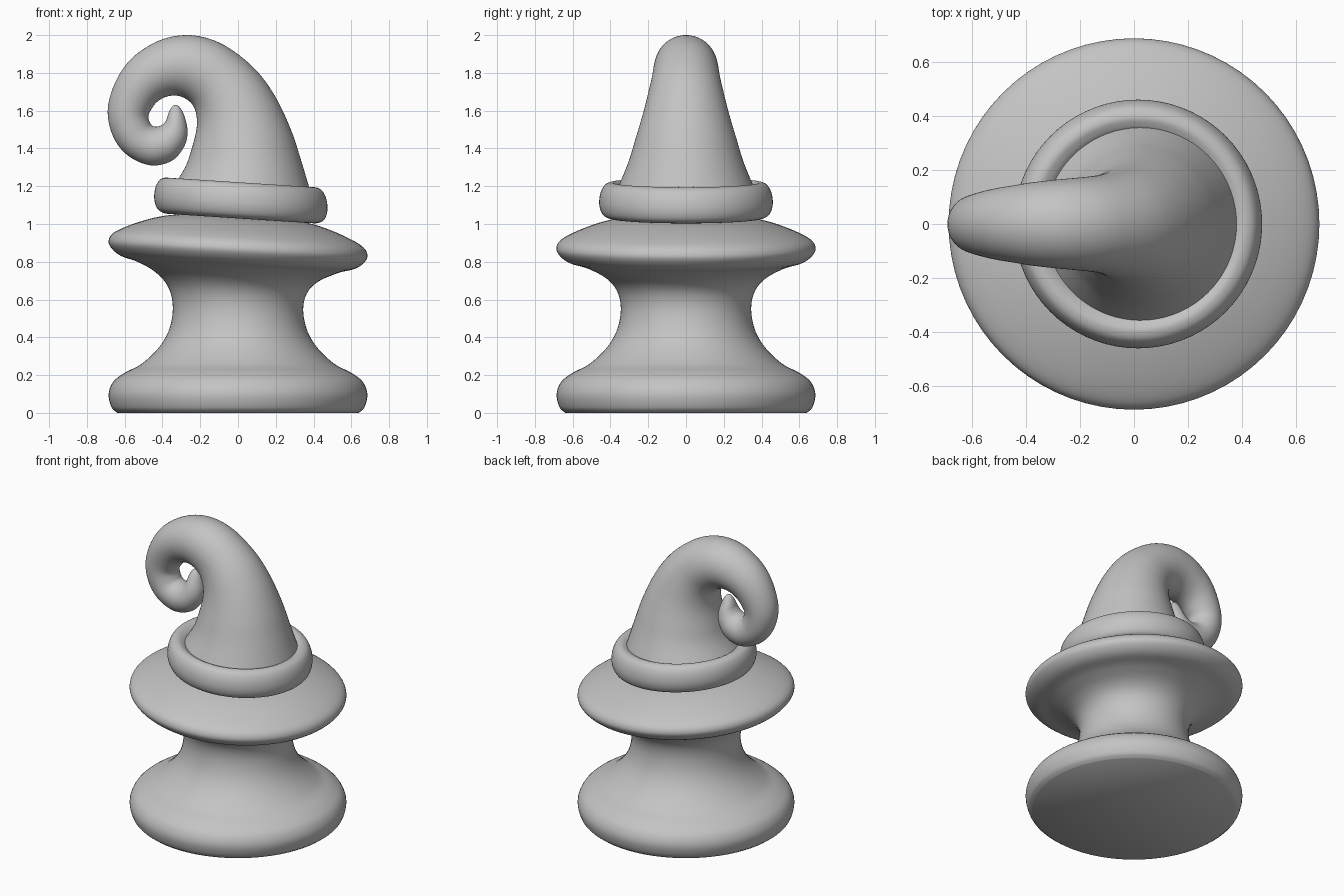
import bpy
import bmesh
import math
from mathutils import Vector

cube = bpy.data.objects.get("Cube")
if cube:
    bpy.data.objects.remove(cube, do_unlink=True)

SEGMENTS = 72

clay = bpy.data.materials.new("plain_grey")
clay.use_nodes = True
GREY = (0.55, 0.55, 0.55, 1)
clay.diffuse_color = GREY
clay.node_tree.nodes["Principled BSDF"].inputs["Base Color"].default_value = GREY


def smooth_rows(rows, steps):
    """Catmull-Rom interpolation through rows of numbers."""
    pts = [Vector(r) for r in rows]
    pts = [pts[0] * 2 - pts[1]] + pts + [pts[-1] * 2 - pts[-2]]
    result = []
    for a, b, c, d in zip(pts, pts[1:], pts[2:], pts[3:]):
        for k in range(steps):
            t = k / steps
            result.append(b + ((c - a) * t
                               + (a * 2 - b * 5 + c * 4 - d) * t ** 2
                               + (b * 3 - a - c * 3 + d) * t ** 3) / 2)
    return result + [pts[-2]]


def loft(name, chords):
    """Skin round sections; each chord is (outer x, outer z, inner x, inner z)."""
    bm = bmesh.new()
    rings = []
    for ox, oz, ix, iz in chords:
        outer, inner = Vector((ox, 0, oz)), Vector((ix, 0, iz))
        centre, arm = (outer + inner) / 2, (outer - inner) / 2
        side = Vector((0, arm.length, 0))
        angles = [math.tau * i / SEGMENTS for i in range(SEGMENTS)]
        rings.append([bm.verts.new(centre + arm * math.cos(a) + side * math.sin(a))
                      for a in angles])
    for low, high in zip(rings, rings[1:]):
        for i in range(SEGMENTS):
            j = (i + 1) % SEGMENTS
            bm.faces.new((low[i], low[j], high[j], high[i]))
    bm.faces.new(rings[0][::-1])
    bm.faces.new(rings[-1])
    bmesh.ops.recalc_face_normals(bm, faces=bm.faces)
    mesh = bpy.data.meshes.new(name)
    bm.to_mesh(mesh)
    bm.free()
    mesh.materials.append(clay)
    obj = bpy.data.objects.new(name, mesh)
    bpy.context.collection.objects.link(obj)
    bpy.ops.object.select_all(action='DESELECT')
    obj.select_set(True)
    bpy.context.view_layer.objects.active = obj
    bpy.ops.object.shade_smooth_by_angle(angle=math.radians(50))
    return obj


def turned(name, profile, tilt, shift=0):
    """Lathe a (radius, height) profile whose rings lean by tilt(height)."""
    chords = []
    for r, z in smooth_rows(profile, 5):
        drop = r * tilt(z)
        chords.append((shift + r, z - drop, shift - r, z + drop))
    return loft(name, chords)


# Pedestal: round foot, waisted neck and leaning brim
turned("pedestal_and_brim",
       [(.64, 0), (.67, .03), (.685, .1), (.66, .165), (.6, .212), (.51, .26),
        (.42, .345), (.365, .44), (.345, .55), (.365, .645), (.425, .715),
        (.525, .768), (.62, .797), (.67, .835), (.685, .875), (.655, .92),
        (.55, .972), (.4, 1.02), (.2, 1.05)],
       lambda z: .055 * min(1, max(0, (z - .5) / .25)))

# Rolled band around the foot of the hat
turned("hat_band",
       [(.34, 1.03), (.4, 1.03), (.44, 1.05), (.458, 1.1), (.453, 1.16),
        (.43, 1.205), (.395, 1.22), (.365, 1.21), (.345, 1.195)],
       lambda z: .065, shift=.015)

# Hat cone that sweeps over and curls into a tip
hat = smooth_rows(
    [(.39, 1.15, -.355, 1.18), (.33, 1.35, -.28, 1.3), (.28, 1.5, -.245, 1.4),
     (.2, 1.67, -.22, 1.5), (.1, 1.81, -.22, 1.575), (-.03, 1.92, -.24, 1.63),
     (-.15, 1.98, -.28, 1.665), (-.28, 2, -.33, 1.68), (-.42, 1.97, -.385, 1.672),
     (-.56, 1.88, -.43, 1.645), (-.65, 1.75, -.46, 1.605), (-.69, 1.6, -.475, 1.57),
     (-.66, 1.46, -.465, 1.535), (-.58, 1.36, -.452, 1.52), (-.46, 1.31, -.43, 1.515),
     (-.35, 1.335, -.4, 1.525), (-.285, 1.41, -.38, 1.55), (-.267, 1.49, -.372, 1.575),
     (-.285, 1.575, -.36, 1.605), (-.31, 1.62, -.345, 1.625), (-.327, 1.63, -.333, 1.63)], 5)
loft("curled_hat", hat)
